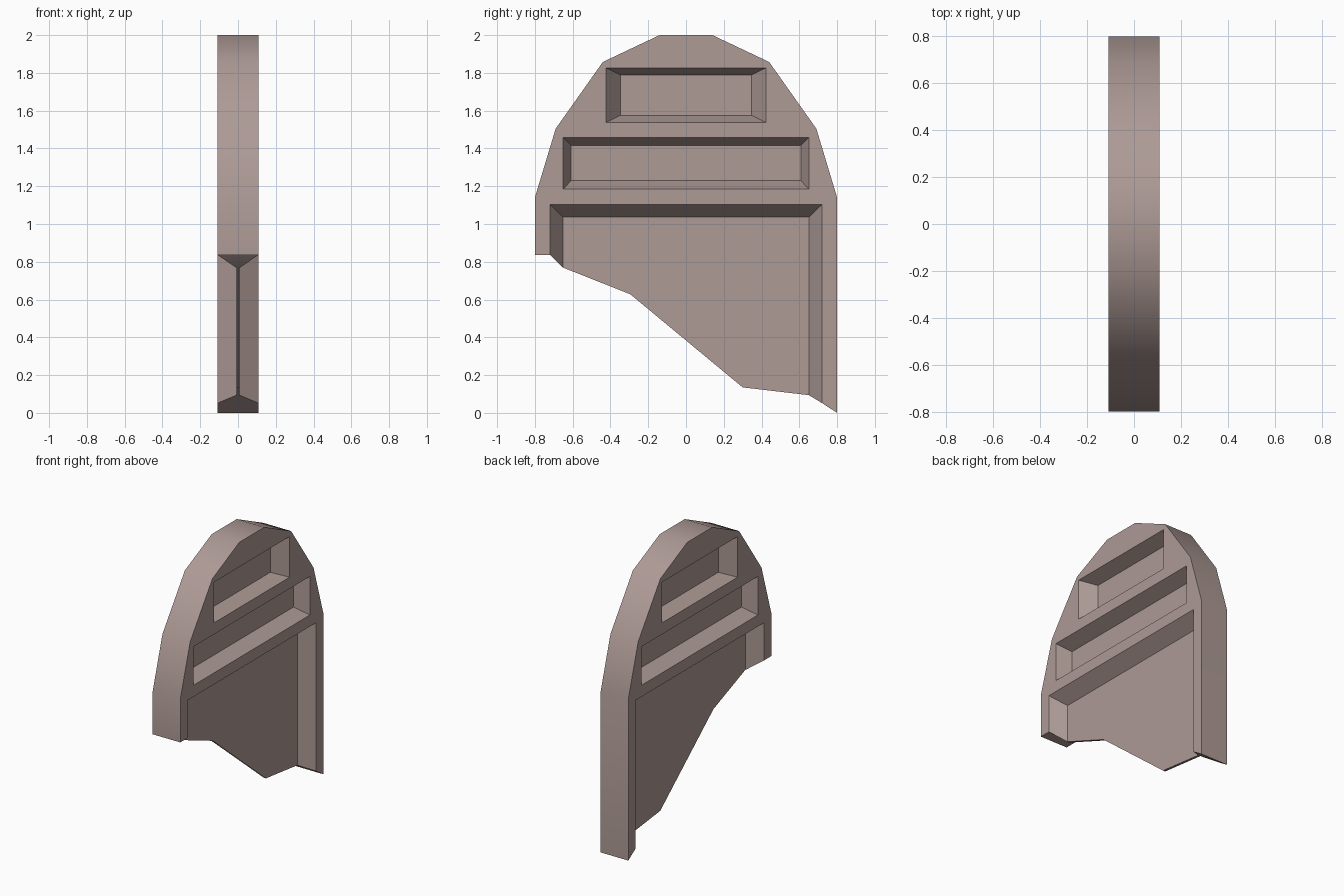
import bpy, bmesh, math

if "Cube" in bpy.data.objects:
    bpy.data.objects.remove(bpy.data.objects["Cube"])

HALF = 0.108   # half thickness of the slab
WEB = 0.009    # half thickness of the thin panel left between recesses

stone = bpy.data.materials.new("dusty_mauve")
stone.diffuse_color = (0.42, 0.325, 0.305, 1)
stone.use_nodes = True
stone.node_tree.nodes["Principled BSDF"].inputs["Base Color"].default_value = stone.diffuse_color


def loft(name, xa, ring_a, xb, ring_b):
    """Closed solid between two matching (y, z) rings at xa and xb."""
    bm = bmesh.new()
    a = [bm.verts.new((xa, y, z)) for y, z in ring_a]
    b = [bm.verts.new((xb, y, z)) for y, z in ring_b]
    bm.faces.new(a)
    bm.faces.new(b[::-1])
    n = len(a)
    for i in range(n):
        j = (i + 1) % n
        bm.faces.new((a[j], a[i], b[i], b[j]))
    bmesh.ops.recalc_face_normals(bm, faces=bm.faces)
    me = bpy.data.meshes.new(name)
    bm.to_mesh(me)
    bm.free()
    me.materials.append(stone)
    ob = bpy.data.objects.new(name, me)
    bpy.context.collection.objects.link(ob)
    return ob


def rect(y, z0, z1):
    return [(-y, z0), (y, z0), (y, z1), (-y, z1)]


# Outline: rounded faceted top, broken diagonal bottom
arch = [(0.8, 1.14), (0.69, 1.505), (0.44, 1.858), (0.14, 2.0)]
outline = arch + [(-y, z) for y, z in reversed(arch)]
outline += [(-0.8, 0.836), (-0.72, 0.836), (-0.653, 0.77), (-0.295, 0.628),
            (0.30, 0.135), (0.65, 0.094), (0.72, 0.052), (0.8, 0.0)]
slab = loft("broken_slab", -HALF, outline, HALF, outline)

# Recesses: (outer half width, bottom, top), (inner half width, bottom, top)
recesses = [
    ((0.423, 1.538, 1.826), (0.348, 1.575, 1.79)),
    ((0.65, 1.184, 1.457), (0.608, 1.23, 1.415)),
    ((0.72, -0.5, 1.103), (0.651, -0.5, 1.036)),
]
bpy.context.view_layer.objects.active = slab
for outer, inner in recesses:
    # continue the sloped walls a little past the surface for a clean cut
    t = 1.2
    far = [i + (o - i) * t for o, i in zip(outer, inner)]
    for s in (-1, 1):
        cutter = loft("recess_cutter", s * WEB, rect(*inner),
                      s * (WEB + (HALF - WEB) * t), rect(*far))
        cutter.hide_render = True
        mod = slab.modifiers.new("recess", 'BOOLEAN')
        mod.operation = 'DIFFERENCE'
        mod.solver = 'EXACT'
        mod.object = cutter
        bpy.ops.object.modifier_apply(modifier=mod.name)
        bpy.data.objects.remove(cutter, do_unlink=True)

# Smooth rim, crisp recess edges
slab.select_set(True)
bpy.ops.object.shade_smooth_by_angle(angle=math.radians(35))
